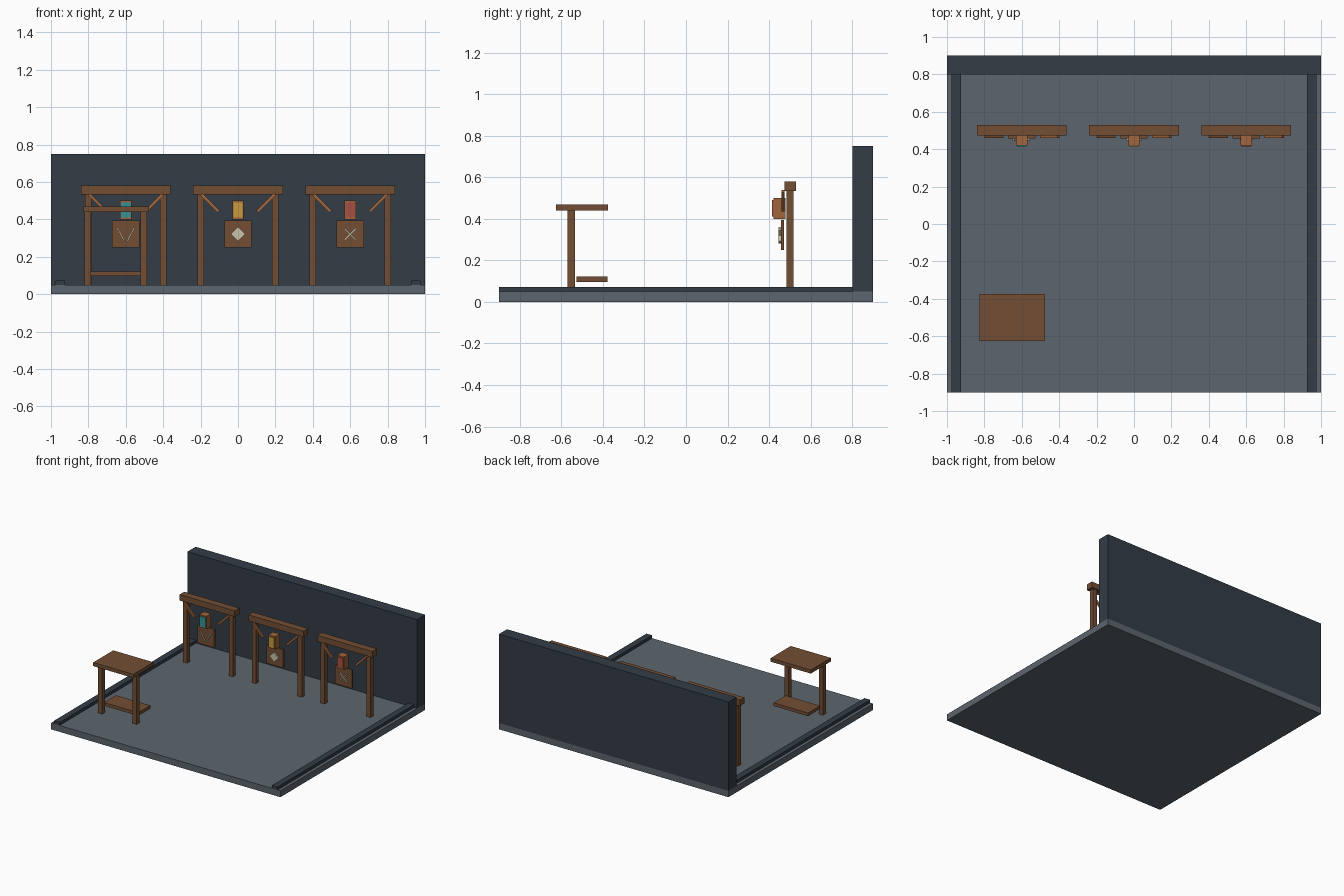
import bpy, math

if "Cube" in bpy.data.objects:
    bpy.data.objects.remove(bpy.data.objects["Cube"])


def material(name, r, g, b):
    m = bpy.data.materials.new(name)
    m.diffuse_color = (r, g, b, 1)
    m.use_nodes = True
    m.node_tree.nodes["Principled BSDF"].inputs["Base Color"].default_value = m.diffuse_color
    return m


STONE = material("floor_stone", .107, .13, .153)
DARK = material("wall_slate", .033, .045, .061)
WOOD = material("wood", .17, .076, .034)
LIGHT = material("light_wood", .35, .13, .045)
CREAM = material("cream", .58, .55, .40)
TEAL = material("teal", .03, .30, .31)
GOLD = material("gold", .58, .33, .045)
RED = material("red", .40, .08, .053)


def box(name, mat, x0, x1, y0, y1, z0, z1, tilt=0):
    """Box from its bounds, optionally tilted about the y axis."""
    bpy.ops.mesh.primitive_cube_add(
        size=1, location=((x0 + x1) / 2, (y0 + y1) / 2, (z0 + z1) / 2))
    ob = bpy.context.object
    ob.name = name
    ob.scale = (x1 - x0, y1 - y0, z1 - z0)
    bpy.ops.object.transform_apply(location=False, rotation=False, scale=True)
    ob.rotation_euler.y = tilt
    ob.data.materials.append(mat)
    return ob


def bar(name, mat, p, q, width, y0, y1):
    """Straight bar between two (x, z) points."""
    dx, dz = q[0] - p[0], q[1] - p[1]
    cx, cz = (p[0] + q[0]) / 2, (p[1] + q[1]) / 2
    h = math.hypot(dx, dz) / 2
    return box(name, mat, cx - width / 2, cx + width / 2, y0, y1,
               cz - h, cz + h, math.atan2(dx, dz))


# Floor, back wall and side curbs
box("floor", STONE, -1, 1, -.9, .9, 0, .05)
box("back_wall", DARK, -1, 1, .8, .9, .05, .75)
for s in (-1, 1):
    box("side_curb", DARK, s * .95 - .025, s * .95 + .025, -.9, .8, .05, .073)

# Three timber gates, each with braces, lantern and hanging sign
for cx, glow in ((-.6, TEAL), (0, GOLD), (.6, RED)):
    box("gate_beam", WOOD, cx - .24, cx + .24, .473, .53, .533, .58)
    for s in (-1, 1):
        px = cx + s * .2
        box("gate_post", WOOD, px - .0175, px + .0175, .483, .518, .05, .533)
        bar("gate_brace", LIGHT, (cx + s * .196, .533), (cx + s * .104, .441),
            .016, .459, .473)
    box("lantern", LIGHT, cx - .03, cx + .03, .42, .478, .40, .50)
    box("lantern_panel", glow, cx - .025, cx + .025, .414, .42, .41, .49)
    box("sign_board", WOOD, cx - .073, cx + .073, .457, .472, .25, .395)

# Sign symbols: chevron, diamond, cross
Y0, Y1 = .446, .457
for s in (-1, 1):
    bar("chevron_stroke", CREAM, (-.6 + s * .046, .356), (-.6 + s * .008, .284),
        .008, Y0, Y1)
    bar("cross_stroke", CREAM, (.6 - s * .03, .29), (.6 + s * .03, .35),
        .008, Y0, Y1)
box("diamond", CREAM, -.0275, .0275, Y0, Y1, .2935, .3485, math.pi / 4)

# Table with two legs and a low shelf
box("table_top", WOOD, -.825, -.475, -.625, -.375, .44, .468)
for x in (-.803, -.503):
    box("table_leg", WOOD, x - .0175, x + .0175, -.57, -.535, .05, .44)
box("table_shelf", WOOD, -.80, -.50, -.527, -.377, .097, .122)
